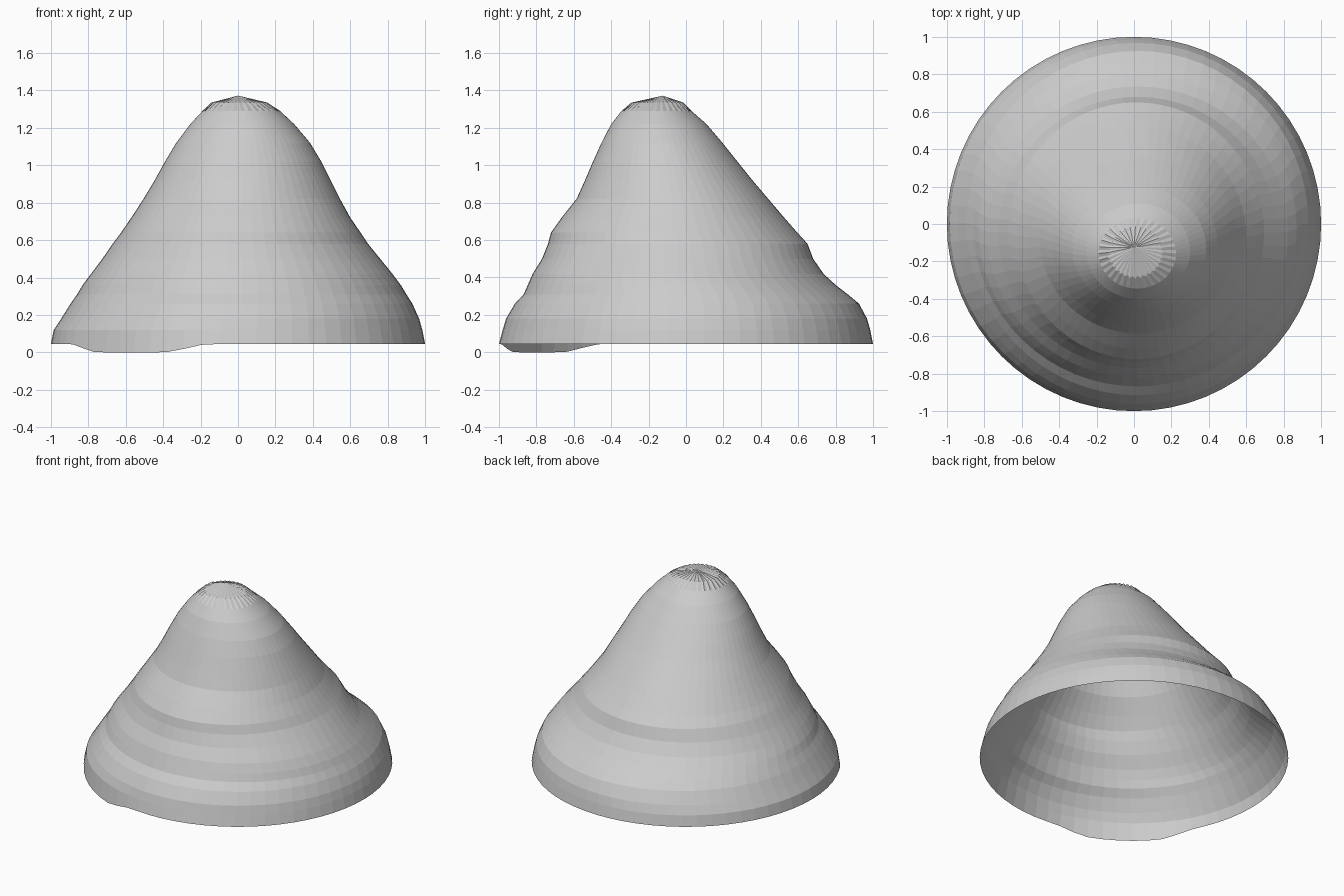
import bpy, bmesh, math

SIDES = 64
# ring levels: height, left x, right x, front y, back y
LEVELS = [
    (0.045, -1.00, 1.00, -1.00, 1.00),
    (0.12, -0.985, 0.985, -0.98, 0.985),
    (0.18, -0.945, 0.968, -0.962, 0.968),
    (0.26, -0.895, 0.932, -0.915, 0.925),
    (0.31, -0.86, 0.90, -0.868, 0.865),
    (0.36, -0.83, 0.87, -0.846, 0.80),
    (0.42, -0.785, 0.825, -0.82, 0.735),
    (0.50, -0.725, 0.76, -0.77, 0.68),
    (0.58, -0.67, 0.695, -0.738, 0.65),
    (0.64, -0.625, 0.655, -0.722, 0.595),
    (0.72, -0.57, 0.60, -0.665, 0.525),
    (0.82, -0.505, 0.545, -0.585, 0.44),
    (0.92, -0.445, 0.495, -0.54, 0.355),
    (1.02, -0.39, 0.445, -0.497, 0.275),
    (1.12, -0.33, 0.385, -0.452, 0.195),
    (1.22, -0.255, 0.30, -0.40, 0.11),
    (1.29, -0.19, 0.225, -0.345, 0.03),
    (1.335, -0.135, 0.15, -0.285, -0.02),
]

# off-centre bell shell, open underneath
bm = bmesh.new()
rings = []
for k, (z, xl, xr, yf, yb) in enumerate(LEVELS):
    cx, cy = (xl + xr) / 2, (yf + yb) / 2
    rx, ry = (xr - xl) / 2, (yb - yf) / 2
    ring = []
    for i in range(SIDES):
        a = math.tau * i / SIDES
        h = z
        # drooping lip at the front left
        if k == 0:
            d = abs(math.degrees(a) - 234)
            t = min(1, max(0, (28 - d) / 16))
            h -= 0.045 * t * t * (3 - 2 * t)
        # crimped edge round the cap
        s = 1 + 0.05 * (-1) ** i if k == len(LEVELS) - 1 else 1
        ring.append(bm.verts.new((cx + rx * s * math.cos(a), cy + ry * s * math.sin(a), h)))
    rings.append(ring)
for low, high in zip(rings, rings[1:]):
    for i in range(SIDES):
        j = (i + 1) % SIDES
        bm.faces.new((low[i], low[j], high[j], high[i]))

# pointed cap
tip = bm.verts.new((0, -0.125, 1.372))
for i in range(SIDES):
    bm.faces.new((rings[-1][i], rings[-1][(i + 1) % SIDES], tip))

mesh = bpy.data.meshes.new("bell_shell")
bm.to_mesh(mesh)
bm.free()
shell = bpy.data.objects.new("bell_shell", mesh)
bpy.context.collection.objects.link(shell)

mat = bpy.data.materials.new("plain grey")
mat.diffuse_color = (0.6, 0.6, 0.6, 1)
mesh.materials.append(mat)
